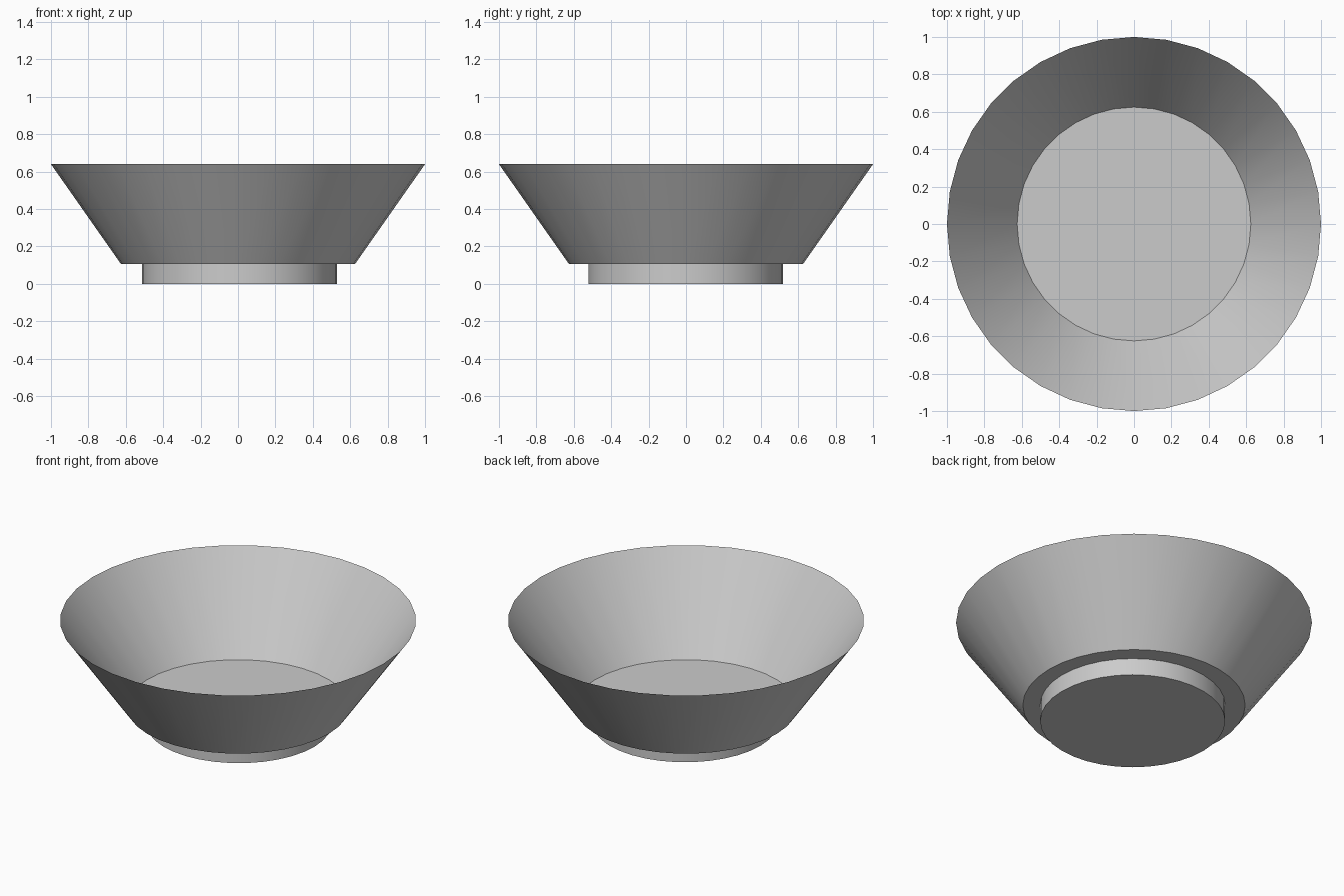
import bpy, bmesh
from math import cos, sin, pi, radians

if "Cube" in bpy.data.objects:
    bpy.data.objects.remove(bpy.data.objects["Cube"])

SIDES = 36


def lathe(name, profile, centre=(0, 0), cap_first=True, cap_last=False):
    """Revolve (radius, z) points into rings, with optional end caps."""
    bm = bmesh.new()
    rings = [[bm.verts.new((r * cos(2 * pi * i / SIDES), r * sin(2 * pi * i / SIDES), z))
              for i in range(SIDES)] for r, z in profile]
    for a, b in zip(rings, rings[1:]):
        for i in range(SIDES):
            j = (i + 1) % SIDES
            bm.faces.new((a[i], a[j], b[j], b[i]))
    if cap_first:
        bm.faces.new(rings[0][::-1])
    if cap_last:
        bm.faces.new(rings[-1])
    mesh = bpy.data.meshes.new(name)
    bm.to_mesh(mesh)
    bm.free()
    obj = bpy.data.objects.new(name, mesh)
    obj.location = (centre[0], centre[1], 0)
    bpy.context.collection.objects.link(obj)
    bpy.ops.object.select_all(action='DESELECT')
    obj.select_set(True)
    bpy.context.view_layer.objects.active = obj
    bpy.ops.object.shade_smooth_by_angle(angle=radians(30))
    return obj


# Thin flared bowl with a flat floor, open at the rim
lathe("bowl", [(0.625, 0.105), (1.0, 0.64)])

# Short round foot under the floor, very slightly off centre
lathe("foot", [(0.52, 0.0), (0.52, 0.105)], centre=(0.008, -0.002))
